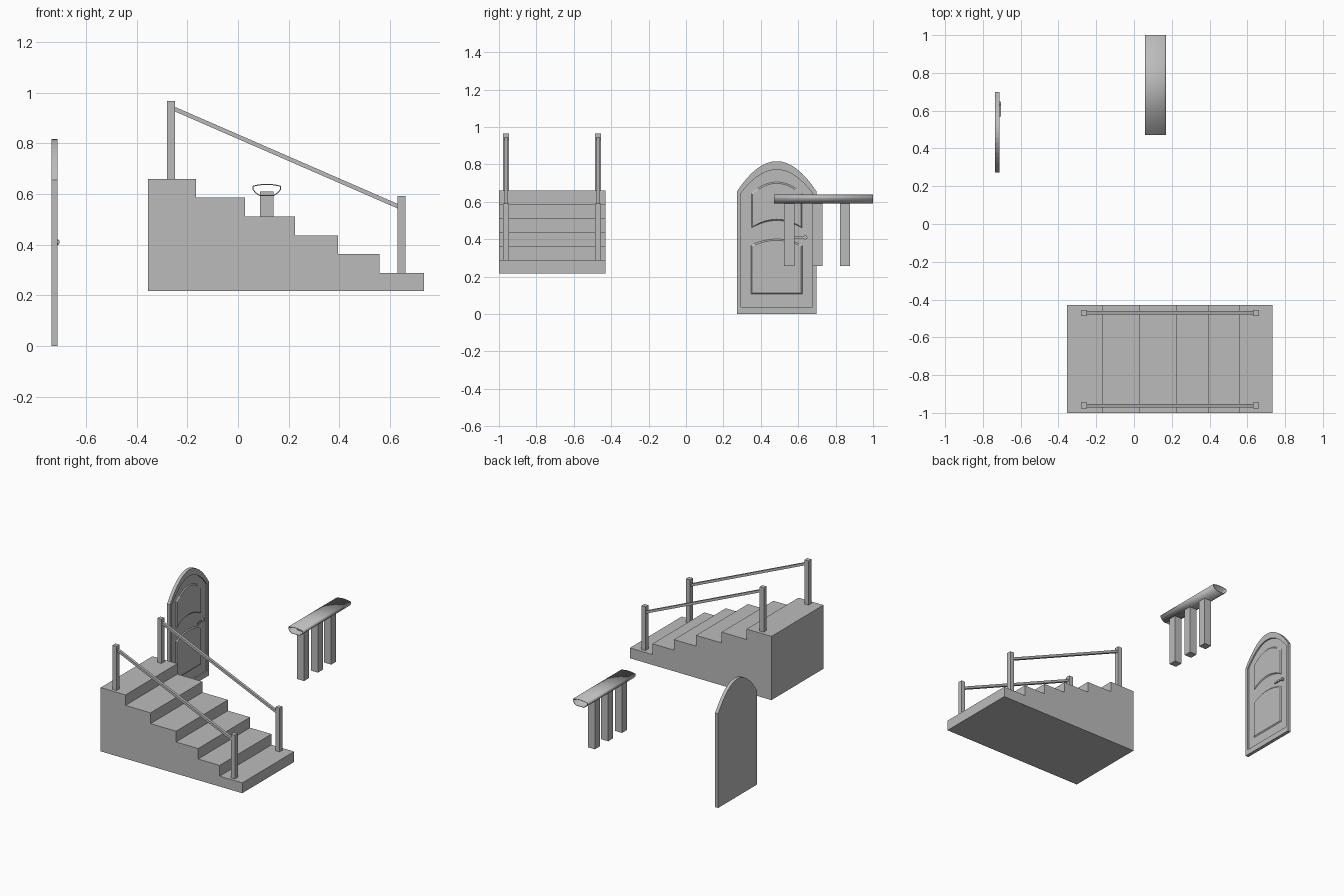
import bpy, bmesh, math
from mathutils import Vector

cube = bpy.data.objects.get("Cube")
if cube:
    bpy.data.objects.remove(cube, do_unlink=True)

grey = bpy.data.materials.new("plain_grey")
grey.use_nodes = True
grey.diffuse_color = (0.5, 0.5, 0.5, 1)
grey.node_tree.nodes["Principled BSDF"].inputs["Base Color"].default_value = (0.5, 0.5, 0.5, 1)


def finish(name, bm):
    bmesh.ops.recalc_face_normals(bm, faces=bm.faces)
    mesh = bpy.data.meshes.new(name)
    bm.to_mesh(mesh)
    bm.free()
    mesh.materials.append(grey)
    obj = bpy.data.objects.new(name, mesh)
    bpy.context.collection.objects.link(obj)
    return obj


def loft(name, loops, capped=True):
    """Bridge closed loops of equal length, optionally capping both ends."""
    bm = bmesh.new()
    rings = [[bm.verts.new(p) for p in loop] for loop in loops]
    for a, b in zip(rings, rings[1:]):
        for i in range(len(a)):
            j = (i + 1) % len(a)
            bm.faces.new((a[i], a[j], b[j], b[i]))
    if capped:
        bm.faces.new(rings[0])
        bm.faces.new(rings[-1])
    return finish(name, bm)


def extrude_y(name, profile, y0, y1, capped=True):
    return loft(name, [[(x, y, z) for x, z in profile] for y in (y0, y1)], capped)


def box(name, x0, x1, y0, y1, z0, z1):
    return extrude_y(name, [(x0, z0), (x1, z0), (x1, z1), (x0, z1)], y0, y1)


def arch(x, y0, y1, bottom, bottom_rise, spring, rise, n=16):
    """Outline in the y-z plane with a bowed top and bottom."""
    pts = []
    for base, bow, flip in ((bottom, bottom_rise, 1), (spring, rise, -1)):
        for i in range(n + 1):
            t = flip * (2 * i / n - 1)
            pts.append((x, (y0 + y1) / 2 + t * (y1 - y0) / 2, base + bow * (1 - t * t)))
    return pts


# Staircase: one stepped side profile
treads = [(-0.165, 0.66), (0.028, 0.587), (0.224, 0.512),
          (0.394, 0.437), (0.559, 0.364), (0.733, 0.289)]
profile = [(-0.356, 0.217)]
left = -0.356
for right, height in treads:
    profile += [(left, height), (right, height)]
    left = right
profile.append((0.733, 0.217))
extrude_y("staircase", profile, -1.0, -0.43)

# Newel posts and sloping handrails on both sides
for side, y in (("front", -0.962), ("back", -0.47)):
    box(side + "_upper_post", -0.28, -0.248, y - 0.016, y + 0.016, 0.66, 0.966)
    box(side + "_lower_post", 0.63, 0.661, y - 0.016, y + 0.016, 0.289, 0.592)
    rail = [(-0.25, 0.926), (0.632, 0.542), (0.632, 0.56), (-0.25, 0.944)]
    extrude_y(side + "_handrail", rail, y - 0.009, y + 0.009)

# Arched door with a raised rim
outer = (0.272, 0.698, 0.0, 0, 0.655, 0.162)
inner = (0.293, 0.677, 0.038, 0, 0.645, 0.127)
loft("door", [arch(-0.736, *outer), arch(-0.713, *outer),
              arch(-0.713, *inner), arch(-0.722, *inner)])


# Bevelled door panels
def panel(name, y0, y1, bottom, bottom_rise, spring, rise, inset=0.008):
    loft(name, [arch(-0.723, y0, y1, bottom, bottom_rise, spring, rise),
                arch(-0.716, y0 + inset, y1 - inset, bottom + inset,
                     bottom_rise, spring - inset, rise)])


panel("upper_door_panel", 0.348, 0.622, 0.459, 0.04, 0.648, 0.059)
panel("lower_door_panel", 0.346, 0.624, 0.105, 0, 0.37, 0.032)

# Door handle: round rose and lever
rose = [[(x, 0.638 + 0.011 * math.cos(a), 0.41 + 0.011 * math.sin(a))
         for a in (math.tau * i / 12 for i in range(12))] for x in (-0.722, -0.708)]
loft("handle_rose", rose)
box("handle_lever", -0.712, -0.705, 0.57, 0.645, 0.404, 0.416)

# Thin hollow rail top: bowed lid over a tapered trough
cx, half = 0.1135, 0.056
lid = [(cx + half * t, 0.632 + 0.008 * (1 - t * t)) for t in (i / 6 - 1 for i in range(13))]
trough = [(cx + half, 0.617), (cx + 0.046, 0.604), (cx + 0.028, 0.592)]
trough += [(2 * cx - x, z) for x, z in reversed(trough)]
top = extrude_y("rail_top", lid + trough, 0.47, 1.0, capped=False)
shell = top.modifiers.new("shell", 'SOLIDIFY')
shell.thickness = 0.004
shell.offset = -1
bpy.context.view_layer.objects.active = top
top.select_set(True)
bpy.ops.object.shade_smooth_by_angle(angle=math.radians(30))
top.select_set(False)

# Square balusters beneath the rail top
for i, y in enumerate((0.552, 0.704, 0.85)):
    box("baluster_%d" % (i + 1), cx - 0.027, cx + 0.027, y - 0.027, y + 0.027, 0.256, 0.61)
